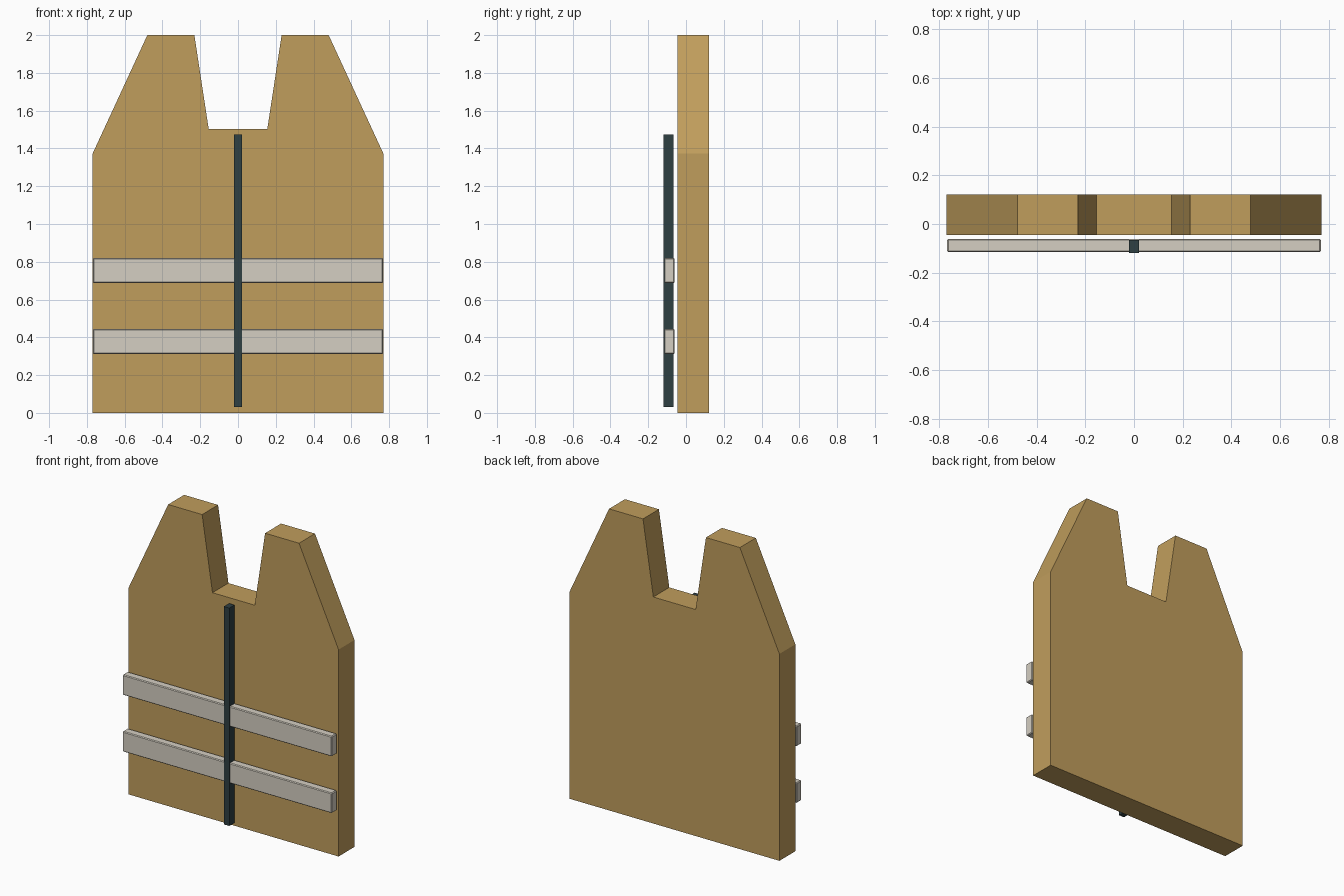
import bpy, bmesh

if "Cube" in bpy.data.objects:
    bpy.data.objects.remove(bpy.data.objects["Cube"])

def material(name, rgb):
    m = bpy.data.materials.new(name)
    m.diffuse_color = (*rgb, 1)
    m.use_nodes = True
    m.node_tree.nodes["Principled BSDF"].inputs["Base Color"].default_value = m.diffuse_color
    return m

tan = material("tan fabric", (0.53, 0.34, 0.108))
silver = material("pale reflective grey", (0.66, 0.62, 0.54))
dark = material("dark slate", (0.028, 0.05, 0.055))

def finish(name, bm, mat):
    bmesh.ops.recalc_face_normals(bm, faces=bm.faces)
    mesh = bpy.data.meshes.new(name)
    bm.to_mesh(mesh)
    bm.free()
    mesh.materials.append(mat)
    ob = bpy.data.objects.new(name, mesh)
    bpy.context.collection.objects.link(ob)
    return ob

def box(name, lo, hi, mat, bevel=0):
    bm = bmesh.new()
    bmesh.ops.create_cube(bm, size=1)
    for v in bm.verts:
        v.co = [lo[i] if v.co[i] < 0 else hi[i] for i in range(3)]
    if bevel:
        bmesh.ops.bevel(bm, geom=bm.edges[:], offset=bevel, segments=1, affect='EDGES')
    return finish(name, bm, mat)

# vest body: mirrored half outline, extruded in depth
half = [(0.77, 0), (0.77, 1.372), (0.48, 2), (0.231, 2), (0.155, 1.502)]
outline = half + [(-x, z) for x, z in reversed(half)]
bm = bmesh.new()
face = bm.faces.new([bm.verts.new((x, -0.046, z)) for x, z in outline])
ext = bmesh.ops.extrude_face_region(bm, geom=[face])
for v in ext["geom"]:
    if isinstance(v, bmesh.types.BMVert):
        v.co.y = 0.121
finish("vest_body", bm, tan)

# reflective bands floating just ahead of the front
for name, z in (("lower_band", 0.378), ("upper_band", 0.754)):
    box(name, (-0.768, -0.115, z - 0.067), (0.768, -0.061, z + 0.067), silver, 0.005)

# front zipper
box("zipper", (-0.02, -0.12, 0.03), (0.02, -0.066, 1.475), dark)
